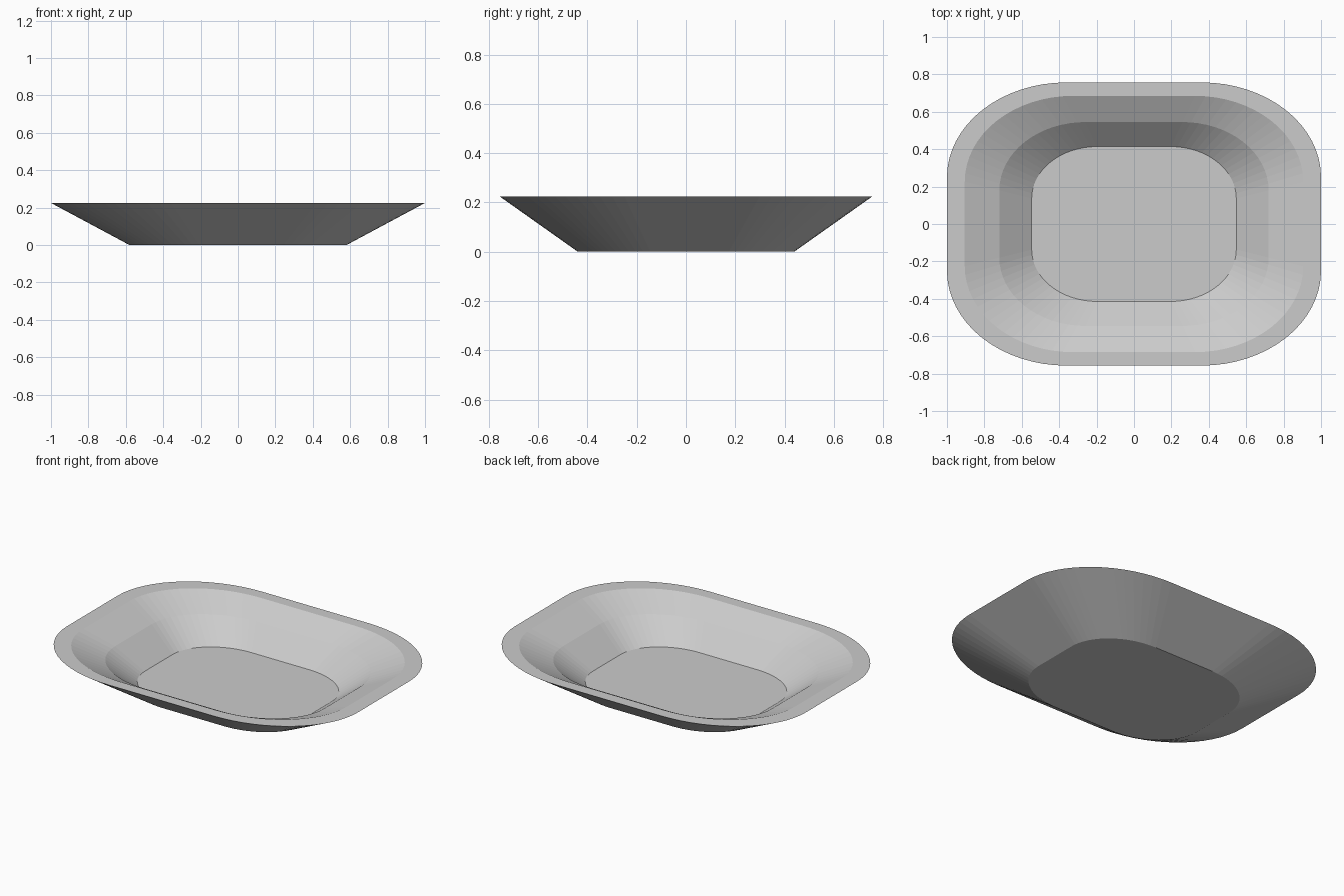
import bpy
import bmesh
from math import cos, sin, pi

cube = bpy.data.objects.get("Cube")
if cube:
    bpy.data.objects.remove(cube, do_unlink=True)

# Single plain grey material
grey = bpy.data.materials.new("plain_grey")
grey.use_nodes = True
colour = (0.6, 0.6, 0.6, 1.0)
grey.diffuse_color = colour
grey.node_tree.nodes["Principled BSDF"].inputs["Base Color"].default_value = colour

HALF_X, HALF_Y = 1.0, 0.757     # rim half sizes
FLAT_X, FLAT_Y = 0.36, 0.25     # half lengths of the straight sides
STEPS = 16                      # segments per rounded corner


def outline():
    """Rounded rectangle with elliptical corners, anticlockwise."""
    points = []
    for corner, (sx, sy) in enumerate([(1, 1), (-1, 1), (-1, -1), (1, -1)]):
        for i in range(STEPS + 1):
            a = (corner + i / STEPS) * pi / 2
            points.append((sx * FLAT_X + (HALF_X - FLAT_X) * cos(a),
                           sy * FLAT_Y + (HALF_Y - FLAT_Y) * sin(a)))
    return points


def make_tray(name, sections):
    """Bridge scaled outlines (scale, height) and cap both ends."""
    bm = bmesh.new()
    shape = outline()
    rings = [[bm.verts.new((x * s, y * s, z)) for x, y in shape]
             for s, z in sections]
    count = len(shape)
    for low, high in zip(rings, rings[1:]):
        for i in range(count):
            j = (i + 1) % count
            bm.faces.new((low[i], low[j], high[j], high[i]))
    bm.faces.new(list(reversed(rings[0])))
    bm.faces.new(rings[-1])
    mesh = bpy.data.meshes.new(name)
    bm.to_mesh(mesh)
    bm.free()
    mesh.materials.append(grey)
    obj = bpy.data.objects.new(name, mesh)
    bpy.context.collection.objects.link(obj)
    return obj


# Underside, outer wall, flat rim, two inner slopes and floor
make_tray("tray", [
    (0.58, 0.0),
    (1.0, 0.225),
    (0.905, 0.225),
    (0.72, 0.148),
    (0.547, 0.022),
])
